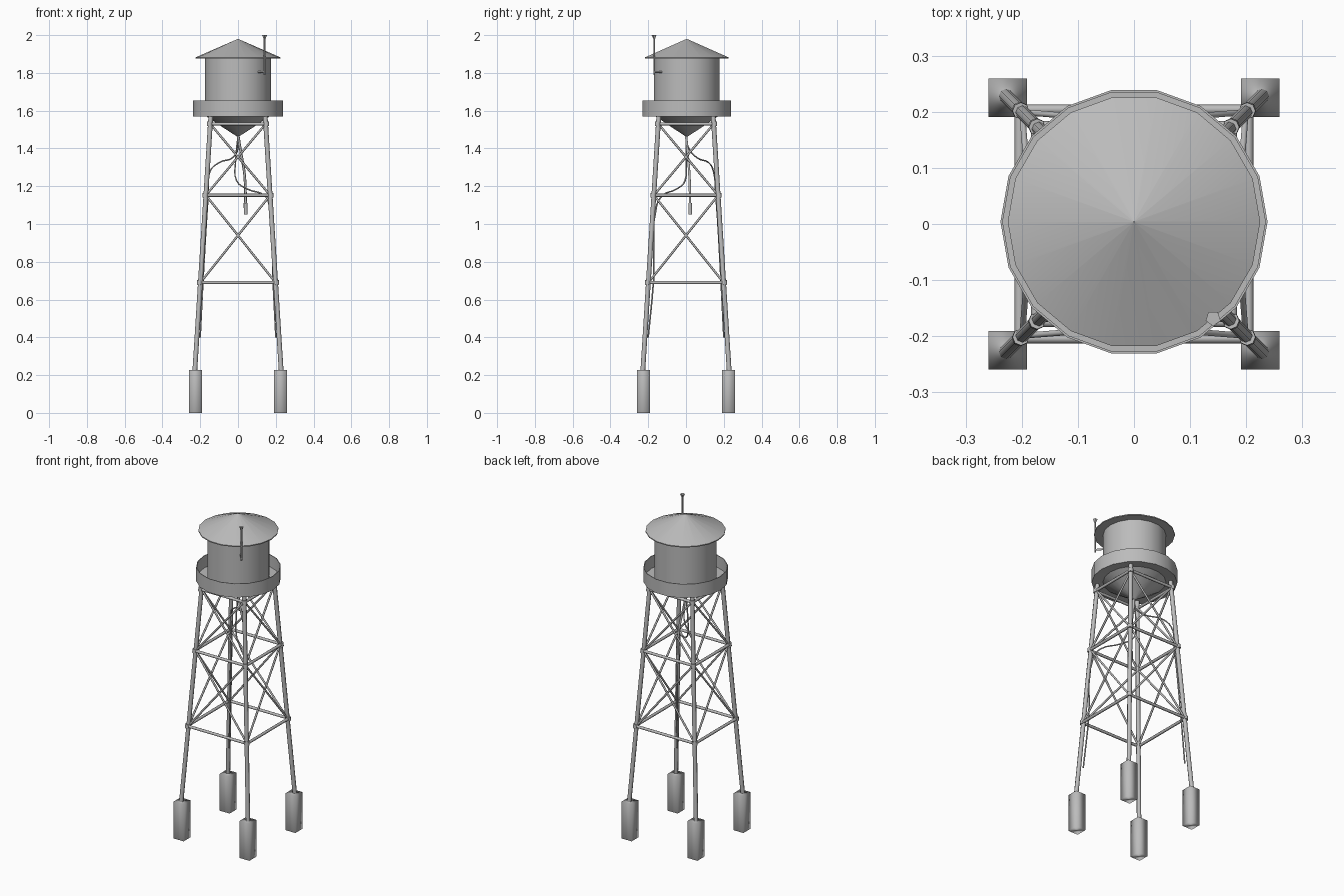
import bpy, math
from mathutils import Vector

if "Cube" in bpy.data.objects:
    bpy.data.objects.remove(bpy.data.objects["Cube"])

steel = bpy.data.materials.new("grey steel")
steel.use_nodes = True
GREY = (0.5, 0.5, 0.5, 1)
steel.diffuse_color = GREY
steel.node_tree.nodes["Principled BSDF"].inputs["Base Color"].default_value = GREY
CY = 0.004  # tank axis offset


def finish(obj, name, angle=40):
    obj.name = name
    obj.data.materials.append(steel)
    bpy.ops.object.select_all(action='DESELECT')
    bpy.context.view_layer.objects.active = obj
    obj.select_set(True)
    bpy.ops.object.shade_smooth_by_angle(angle=math.radians(angle))
    return obj


def rod(name, a, b, r, sides=8, r2=None):
    a, b = Vector(a), Vector(b)
    d = b - a
    bpy.ops.mesh.primitive_cone_add(vertices=sides, radius1=r, radius2=r if r2 is None else r2,
                                    depth=d.length, location=(a + b) / 2,
                                    rotation=d.to_track_quat('Z', 'Y').to_euler())
    return finish(bpy.context.object, name, 65)


def lathe(name, profile, sides=18, angle=40):
    # Revolve an (r, z) profile around the tank axis
    verts, faces = [], []
    for r, z in profile:
        for i in range(sides):
            t = 2 * math.pi * i / sides
            verts.append((r * math.cos(t), CY + r * math.sin(t), z))
    for k in range(len(profile) - 1):
        for i in range(sides):
            j = (i + 1) % sides
            a, b = k * sides, (k + 1) * sides
            faces.append((a + i, a + j, b + j, b + i))
    mesh = bpy.data.meshes.new(name)
    mesh.from_pydata(verts, [], faces)
    obj = bpy.data.objects.new(name, mesh)
    bpy.context.collection.objects.link(obj)
    return finish(obj, name, angle)


def cable(name, points, r):
    curve = bpy.data.curves.new(name, 'CURVE')
    curve.dimensions = '3D'
    curve.bevel_depth = r
    curve.bevel_resolution = 1
    curve.resolution_u = 4
    curve.use_fill_caps = True
    spline = curve.splines.new('BEZIER')
    spline.bezier_points.add(len(points) - 1)
    for bp, p in zip(spline.bezier_points, points):
        bp.co = p
        bp.handle_left_type = bp.handle_right_type = 'AUTO'
    obj = bpy.data.objects.new(name, curve)
    obj.data.materials.append(steel)
    bpy.context.collection.objects.link(obj)


# Tank with conical bottom, roof, and gallery with parapet
lathe("tank", [(0.0005, 1.46), (0.09, 1.518), (0.175, 1.575), (0.175, 1.88)])
lathe("roof", [(0.0005, 1.876), (0.225, 1.876), (0.225, 1.882), (0.0005, 1.98)], angle=30)
lathe("gallery", [(0.165, 1.576), (0.238, 1.57), (0.238, 1.655), (0.234, 1.655),
                  (0.234, 1.58), (0.165, 1.58)])

# Legs and footings
FOOT, TOP = 0.23, 0.144
Z0, Z1 = 0.2, 1.57


def reach(z):
    return FOOT + (TOP - FOOT) * (z - Z0) / (Z1 - Z0)


def corner(k, z, out=0.0):
    sx, sy = ((1, -1), (1, 1), (-1, 1), (-1, -1))[k % 4]
    return Vector((sx * (reach(z) + out), sy * (reach(z) + out), z))


for k in range(4):
    rod("leg", corner(k, Z0), corner(k, Z1), 0.0125)
    c = corner(k, Z0)
    bpy.ops.mesh.primitive_cube_add(size=1, location=(math.copysign(0.225, c.x),
                                                      math.copysign(0.225, c.y), 0.114))
    bpy.context.object.scale = (0.068, 0.068, 0.228)
    finish(bpy.context.object, "footing", 180)

# Horizontal struts and cross braces on the four sides
levels = (0.69, 1.152, 1.53)
for k in range(4):
    for z in levels:
        rod("strut", corner(k, z, 0.005), corner(k + 1, z, 0.005), 0.0085)
        rod("joint", corner(k, z - 0.012, 0.003), corner(k, z + 0.012, 0.003), 0.015)
    for low, high in zip(levels, levels[1:]):
        rod("brace", corner(k, low), corner(k + 1, high), 0.006, 6)
        rod("brace", corner(k + 1, low), corner(k, high), 0.006, 6)

# Hanging outlet pipe and loose cables
cable("outlet_pipe", [(0, 0, 1.475), (0.015, 0.008, 1.38), (0.035, 0.018, 1.26),
                      (0.04, 0.022, 1.07)], 0.007)
rod("pipe_nozzle", (0.041, 0.023, 1.05), (0.04, 0.022, 1.11), 0.01)
cable("front_cable", [(0, 0, 1.47), (-0.012, 0, 1.34), (-0.008, -0.005, 1.23),
                      (0.05, -0.05, 1.185), (0.14, -0.125, 1.15), (0.165, -0.155, 1.1),
                      (0.185, -0.172, 0.7), (0.2, -0.2, 0.4)], 0.004)
cable("back_cable", [(0, 0, 1.47), (0, 0.015, 1.4), (-0.03, 0.06, 1.35), (-0.1, 0.12, 1.325),
                     (-0.148, 0.145, 1.28), (-0.158, 0.158, 1.15),
                     (-0.185, 0.185, 0.7), (-0.2, 0.2, 0.4)], 0.004)

# Antenna mast on a bracket
AX, AY = 0.141, -0.168
rod("mast", (AX, AY, 1.79), (AX, AY, 1.995), 0.005, 5)
rod("mast_cap", (AX, AY, 1.982), (AX, AY, 2.0), 0.006, 5, 0.014)
rod("mast_bracket", (AX, AY, 1.805), (0.108, -0.128, 1.805), 0.006, 6)
